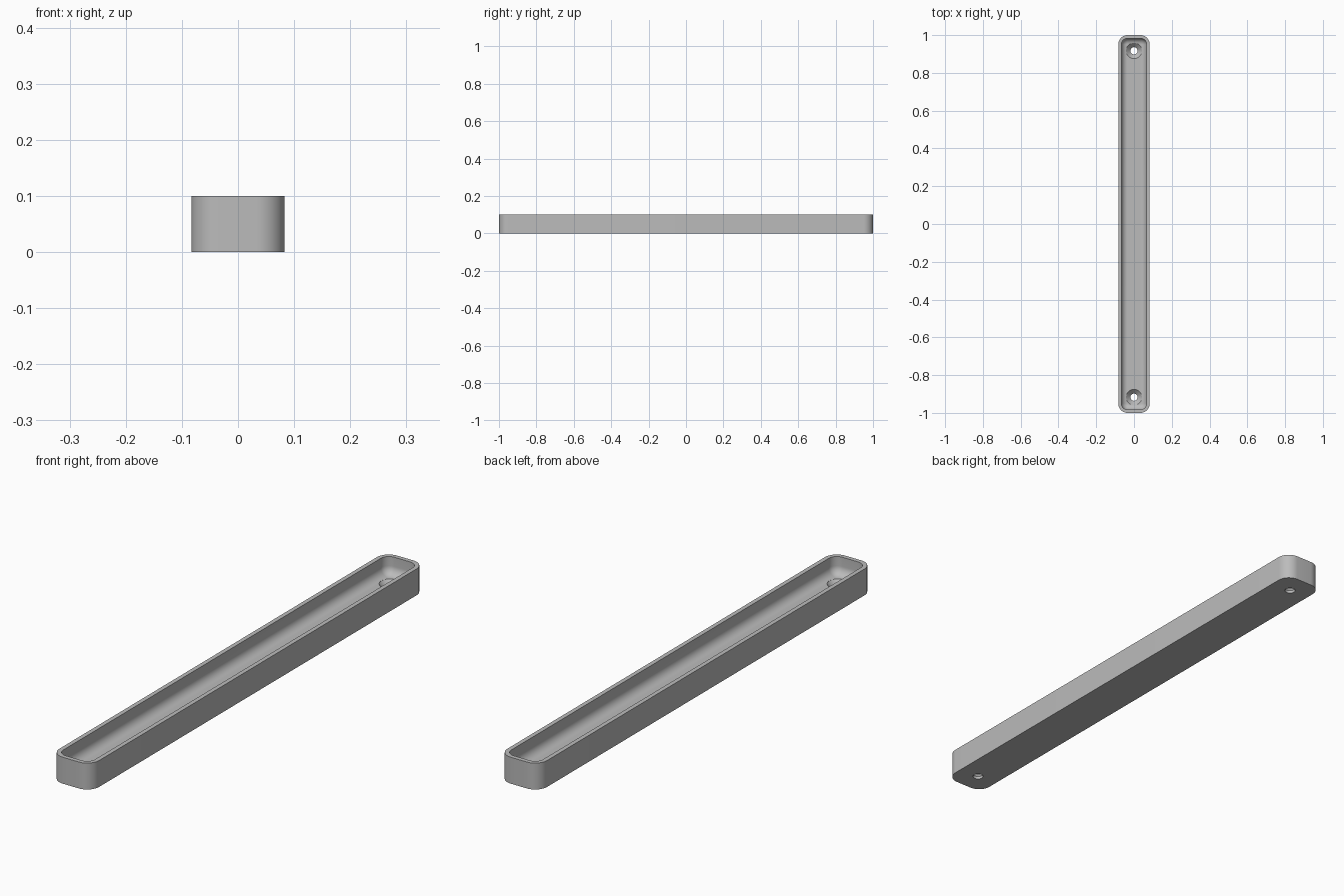
import bpy, bmesh, math

if "Cube" in bpy.data.objects:
    bpy.data.objects.remove(bpy.data.objects["Cube"])

HALF_W, HALF_L, HEIGHT = 0.0833, 1.0, 0.1
CORNER, WALL, FLOOR, FILLET = 0.05, 0.0167, 0.0333, 0.032
HOLE_Y, HOLE_R, SINK_R = 0.917, 0.019, 0.0417

grey = bpy.data.materials.new("plain grey")
grey.use_nodes = True
colour = (0.5, 0.5, 0.5, 1)
grey.diffuse_color = colour
grey.node_tree.nodes["Principled BSDF"].inputs["Base Color"].default_value = colour


def rounded_ring(bm, inset, z, steps=12):
    """Ring of vertices round a rounded rectangle, shrunk by inset."""
    radius = CORNER - inset
    cx, cy = HALF_W - CORNER, HALF_L - CORNER
    ring = []
    for q, (sx, sy) in enumerate([(1, 1), (-1, 1), (-1, -1), (1, -1)]):
        for i in range(steps + 1):
            a = math.pi / 2 * (q + i / steps)
            ring.append(bm.verts.new((sx * cx + radius * math.cos(a),
                                      sy * cy + radius * math.sin(a), z)))
    return ring


def round_ring(bm, radius, z, y, count=48):
    return [bm.verts.new((radius * math.cos(2 * math.pi * i / count),
                          y + radius * math.sin(2 * math.pi * i / count), z))
            for i in range(count)]


def loft(name, make_rings):
    """Solid made by joining successive rings and capping both ends."""
    bm = bmesh.new()
    rings = make_rings(bm)
    for a, b in zip(rings, rings[1:]):
        n = len(a)
        for i in range(n):
            j = (i + 1) % n
            bm.faces.new((a[i], a[j], b[j], b[i]))
    bm.faces.new(rings[0][::-1])
    bm.faces.new(rings[-1])
    bmesh.ops.recalc_face_normals(bm, faces=bm.faces)
    mesh = bpy.data.meshes.new(name)
    bm.to_mesh(mesh)
    bm.free()
    mesh.materials.append(grey)
    obj = bpy.data.objects.new(name, mesh)
    bpy.context.collection.objects.link(obj)
    return obj


# Tray body: outer wall, flat rim, inner wall and filleted floor
def tray_rings(bm):
    profile = [(0, 0), (0, HEIGHT), (WALL, HEIGHT)]
    for i in range(11):
        a = math.pi / 2 * i / 10
        profile.append((WALL + FILLET * (1 - math.cos(a)),
                        FLOOR + FILLET * (1 - math.sin(a))))
    return [rounded_ring(bm, inset, z) for inset, z in profile]


tray = loft("tray", tray_rings)

# Countersunk screw hole at each end
sink_profile = [(HOLE_R, -0.02), (HOLE_R, FLOOR - SINK_R + HOLE_R),
                (SINK_R, FLOOR), (SINK_R, 0.09)]
for y in (-HOLE_Y, HOLE_Y):
    cutter = loft("hole_cutter",
                  lambda bm: [round_ring(bm, r, z, y) for r, z in sink_profile])
    cutter.hide_render = True
    cut = tray.modifiers.new("screw hole", "BOOLEAN")
    cut.operation = "DIFFERENCE"
    cut.solver = "EXACT"
    cut.object = cutter
    bpy.context.view_layer.objects.active = tray
    bpy.ops.object.modifier_apply(modifier=cut.name)
    bpy.data.objects.remove(cutter)

# Smooth curves with crisp rim and hole edges
bpy.ops.object.select_all(action="DESELECT")
tray.select_set(True)
bpy.context.view_layer.objects.active = tray
bpy.ops.object.shade_smooth_by_angle(angle=math.radians(30))
